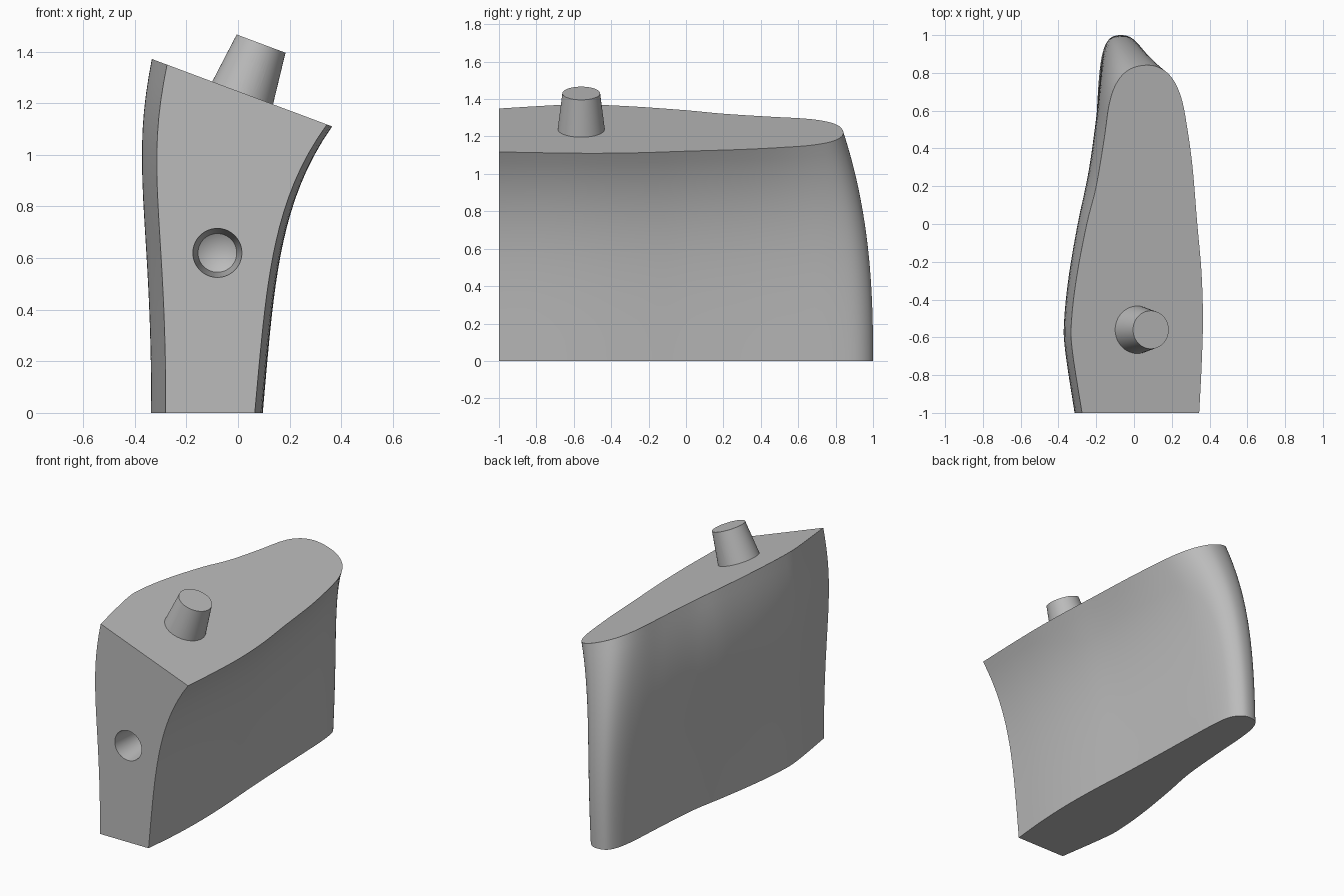
import bpy, bmesh, math
from mathutils import Matrix, Vector

if "Cube" in bpy.data.objects:
    bpy.data.objects.remove(bpy.data.objects["Cube"])

grey = bpy.data.materials.new("plain grey")
grey.use_nodes = True
GREY = (0.5, 0.5, 0.5, 1)
grey.diffuse_color = GREY
grey.node_tree.nodes["Principled BSDF"].inputs["Base Color"].default_value = GREY

SLOPE, TOP = 0.374, 1.2466      # tilted top plane: z = TOP - SLOPE * x
STEPS, LEVELS, SIDES = 5, 20, 64


def finish(name, bm):
    bmesh.ops.recalc_face_normals(bm, faces=bm.faces)
    mesh = bpy.data.meshes.new(name)
    bm.to_mesh(mesh)
    bm.free()
    mesh.materials.append(grey)
    obj = bpy.data.objects.new(name, mesh)
    bpy.context.collection.objects.link(obj)
    return obj


def activate(obj):
    bpy.ops.object.select_all(action='DESELECT')
    obj.select_set(True)
    bpy.context.view_layer.objects.active = obj


def lathe(name, rings, base, axis):
    """Closed round solid from (radius, distance) rings along an axis."""
    bm = bmesh.new()
    loops = []
    for radius, dist in rings:
        loops.append([bm.verts.new((radius * math.cos(a), radius * math.sin(a), dist))
                      for a in (math.tau * i / SIDES for i in range(SIDES))])
    for low, high in zip(loops, loops[1:]):
        for i in range(SIDES):
            j = (i + 1) % SIDES
            bm.faces.new((low[i], low[j], high[j], high[i]))
    bm.faces.new(loops[0])
    bm.faces.new(loops[-1])
    bmesh.ops.remove_doubles(bm, verts=bm.verts, dist=0.0002)
    turn = Vector(axis).to_track_quat('Z', 'Y').to_matrix().to_4x4()
    bm.transform(Matrix.Translation(base) @ turn)
    return finish(name, bm)


def cut(obj, cutter):
    activate(obj)
    mod = obj.modifiers.new("cut", 'BOOLEAN')
    mod.operation, mod.object, mod.solver = 'DIFFERENCE', cutter, 'EXACT'
    bpy.ops.object.modifier_apply(modifier=mod.name)
    bpy.data.objects.remove(cutter)


def spline(points):
    """Smooth open curve through the points."""
    pts = [points[0]] + points + [points[-1]]
    out = []
    for a, b, c, d in zip(pts, pts[1:], pts[2:], pts[3:]):
        for s in range(STEPS):
            t = s / STEPS
            out.append(0.5 * (2 * b + (c - a) * t + (2 * a - 5 * b + 4 * c - d) * t ** 2
                              + (3 * b - a - 3 * c + d) * t ** 3))
    return out + [points[-1]]


# Matching outline points: bottom x, bottom y, top x, top y
outline = [Vector(p) for p in (
    (.065, -1, .345, -1), (.088, -.75, .358, -.75), (.096, -.5, .365, -.5),
    (.09, -.25, .357, -.25), (.075, 0, .335, 0), (.062, .3, .31, .3),
    (.052, .6, .28, .52), (.043, .8, .25, .67), (.025, .92, .2, .775),
    (-.02, .985, .13, .83), (-.075, 1, .05, .84), (-.13, .98, -.03, .815),
    (-.165, .91, -.09, .75), (-.185, .78, -.13, .64), (-.2, .55, -.158, .45),
    (-.225, .25, -.2, .2), (-.27, 0, -.25, 0), (-.312, -.27, -.302, -.27),
    (-.334, -.5, -.33, -.5), (-.33, -.66, -.328, -.66), (-.28, -1, -.275, -1))]
loop = spline(outline)

# Body: loft flaring on the left, bulging on the right, leaning in at the nose
bm = bmesh.new()
rings = []
for k in range(LEVELS + 1):
    t = k / LEVELS
    flare = 0.36 * t + 0.64 * t ** 4
    bulge = 0.037 * math.sin(math.pi * t ** 2.2)
    ring = []
    for bx, by, tx, ty in loop:
        side = min(1, max(0, (-0.1 - bx) / 0.1)) * min(1, max(0, (1 - by) / 0.8))
        x = bx + (tx - bx) * flare - bulge * side
        y = by + (ty - by) * t ** 2.5
        ring.append(bm.verts.new((x, y, t * (TOP - SLOPE * tx))))
    rings.append(ring)
count = len(loop)
for low, high in zip(rings, rings[1:]):
    for i in range(count):
        j = (i + 1) % count
        bm.faces.new((low[i], low[j], high[j], high[i]))
bm.faces.new(rings[0])
bm.faces.new(rings[-1])
body = finish("body", bm)

# Sockets: tapered holes with a pointed bottom, in the front and underneath
cut(body, lathe("front_socket", ((.1, -.05), (.095, 0), (.075, .2), (0, .245)),
                (-.08, -1, .62), (0, 1, 0)))
cut(body, lathe("bottom_socket", ((.13, -.05), (.125, 0), (.1, .22), (0, .27)),
                (-.118, -.45, 0), (0, 0, 1)))

# Peg: tapered, square to the sloping top, with a cross hole
normal = Vector((SLOPE, 0, 1)).normalized()
peg = lathe("peg", ((.126, -.002), (.101, .204)), (.018, -.56, TOP - SLOPE * .018), normal)
cut(peg, lathe("cross_hole", ((.053, 0), (.053, .6)), (.046, -.86, 1.306), (0, 1, 0)))

for obj in (body, peg):
    activate(obj)
    bpy.ops.object.shade_smooth_by_angle(angle=math.radians(30))
